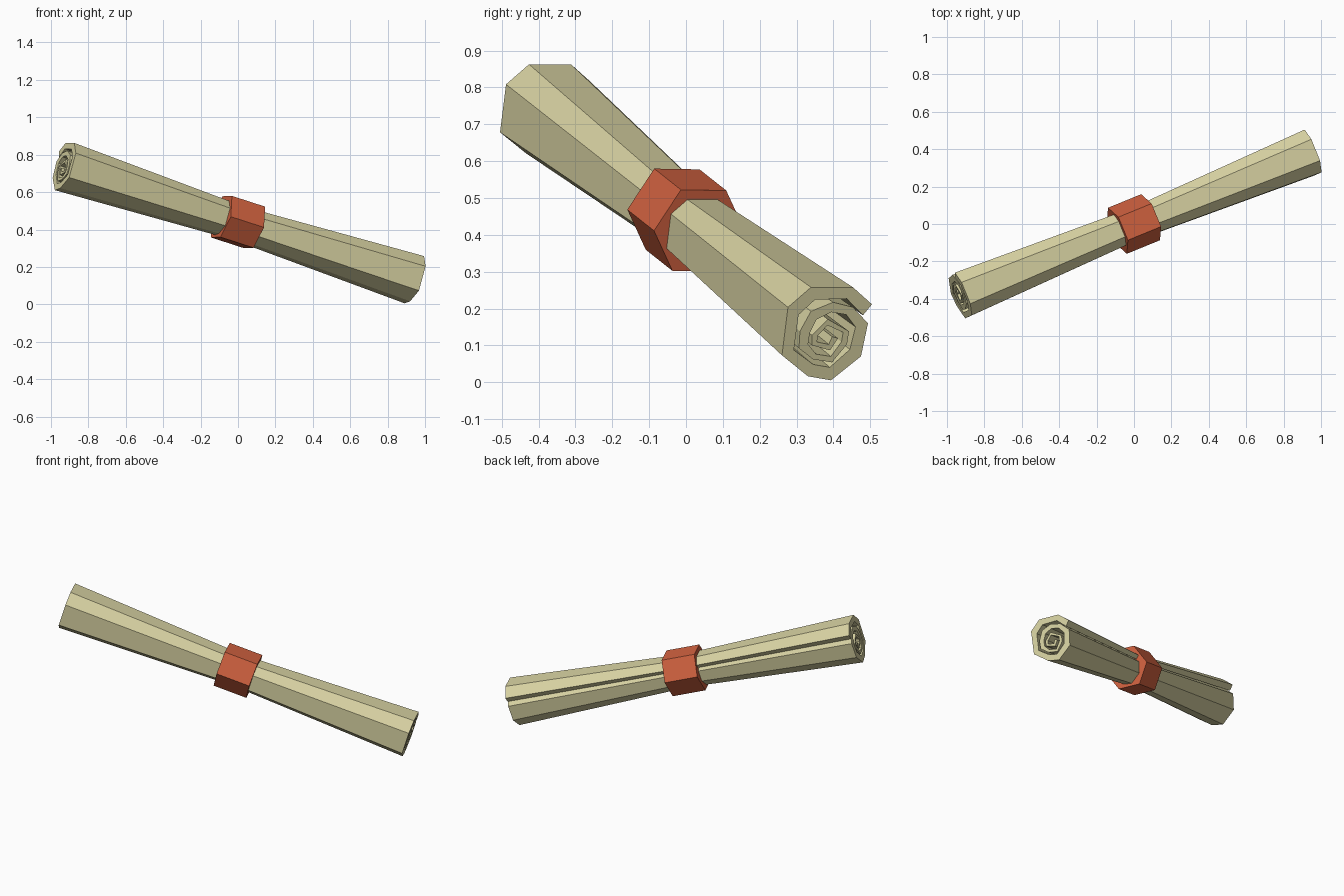
import bpy
from mathutils import Vector

if "Cube" in bpy.data.objects:
    bpy.data.objects.remove(bpy.data.objects["Cube"])

AXIS = Vector((1.87, 0.765, -0.605))      # left end to right end
D = AXIS.normalized()


def place(y, z, centre):
    """Point of a section square to the axis, given by its side-view offsets."""
    return centre + Vector((-(D.y * y + D.z * z) / D.x, y, z))


def build(name, verts, faces, colour):
    mesh = bpy.data.meshes.new(name)
    mesh.from_pydata(verts, [], faces)
    mat = bpy.data.materials.new(name + "_colour")
    mat.diffuse_color = (*colour, 1)
    mat.use_nodes = True
    mat.node_tree.nodes["Principled BSDF"].inputs["Base Color"].default_value = mat.diffuse_color
    mesh.materials.append(mat)
    obj = bpy.data.objects.new(name, mesh)
    bpy.context.collection.objects.link(obj)
    return obj


# rolled sheet: outer side of the spiral, from the loose edge inward
UNIT = 0.1 / 36.85
spiral = [(45, 31), (26, 48), (-16, 48), (-39, 28), (-45, -20), (-19, -41),
          (4, -45), (34, -21), (41, 12), (26, 28), (6, 33), (-16, 24),
          (-27, 4), (-28, -13), (-14, -24), (5, -27), (20, -9), (22, 4),
          (1, 16), (-15, 0), (-15, -10), (3, -15), (11, -3)]
n = len(spiral)
outer = [Vector(p) for p in spiral]
inner = []
for i, p in enumerate(outer):
    thick = 13 if i < 9 else 10 if i < 14 else 6
    inner.append(p * (1 - thick / p.length))
inner[0] = Vector((36, 20))               # square cut loose edge
section = outer + inner[::-1]
m = len(section)

# three stations: full, pinched under the band, full
verts, faces = [], []
mid = Vector((0, 0, 0.43))
for t, s in ((-0.5, 1), (0, 0.69), (0.5, 1)):
    verts += [place(p.x * UNIT * s, p.y * UNIT * s, mid + AXIS * t) for p in section]
for k in range(2):
    for i in range(m):
        j = (i + 1) % m
        faces.append((k * m + i, k * m + j, (k + 1) * m + j, (k + 1) * m + i))
for i in range(n - 1):                    # spiral end faces
    a, b, c, d = i, i + 1, m - 2 - i, m - 1 - i
    faces.append((d, c, b, a))
    faces.append(tuple(2 * m + q for q in (a, b, c, d)))
build("rolled_sheet", verts, faces, (0.68, 0.64, 0.36))

# six-sided band round the middle
half = [(-0.123, 0), (-0.05, 0.111), (0.073, 0.109)]
hexagon = half + [(-y, -z) for y, z in half]
verts = [place(y, z, Vector((0, 0, 0.44)) + D * t) for t in (-0.1, 0.1) for y, z in hexagon]
faces = [(i, i + 6, (i + 1) % 6 + 6, (i + 1) % 6) for i in range(6)]
faces += [tuple(range(6)), tuple(range(11, 5, -1))]
band = build("band", verts, faces, (0.63, 0.12, 0.05))

# consistent outward normals
import bmesh
for obj in bpy.context.collection.objects:
    bm = bmesh.new()
    bm.from_mesh(obj.data)
    bmesh.ops.recalc_face_normals(bm, faces=bm.faces)
    bm.to_mesh(obj.data)
    bm.free()
